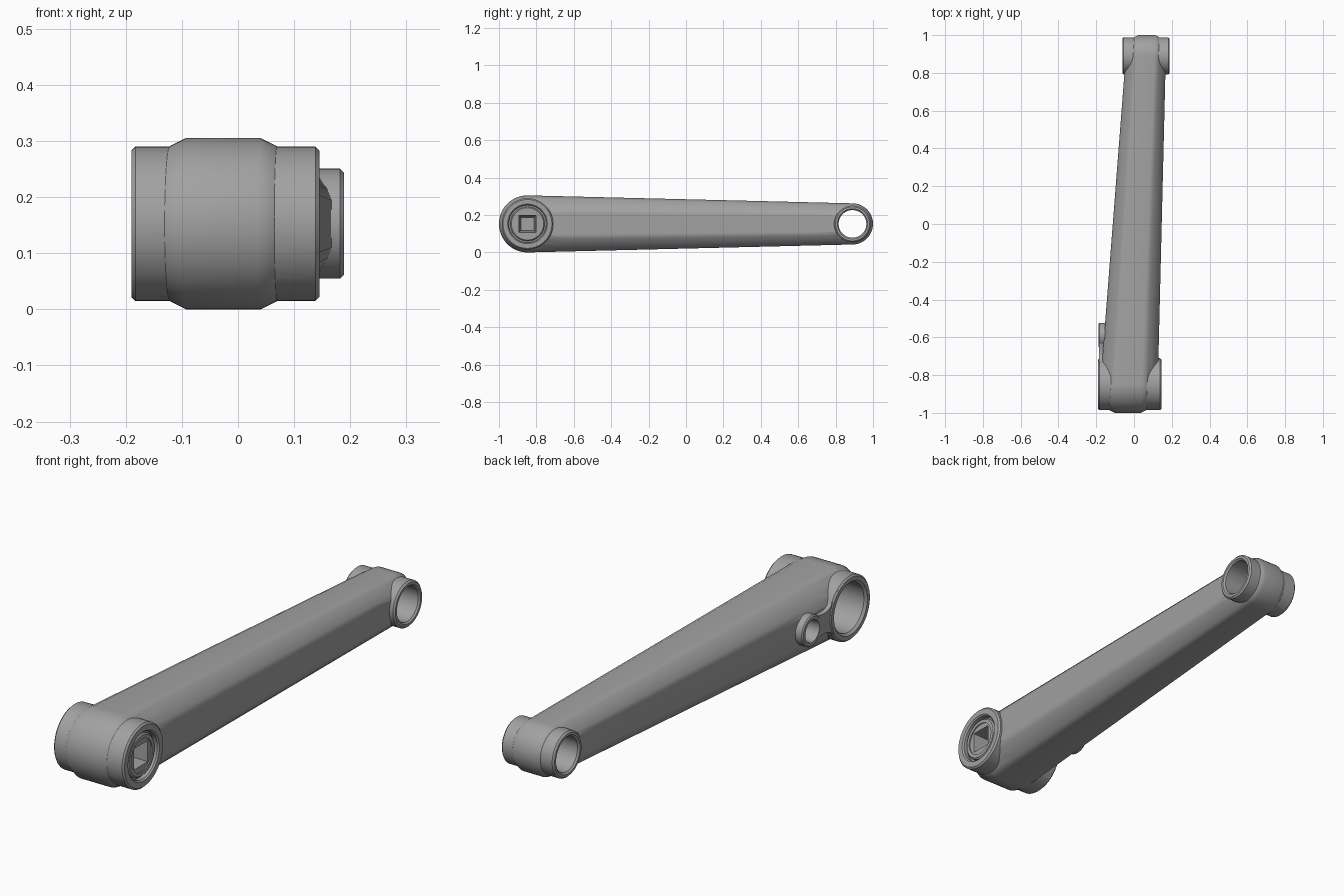
import bpy
import bmesh
from math import sin, cos, pi, radians

old = bpy.data.objects.get("Cube")
if old:
    bpy.data.objects.remove(old)

metal = bpy.data.materials.new("grey_metal")
metal.use_nodes = True
GREY = (0.36, 0.36, 0.36, 1)
metal.diffuse_color = GREY
metal.node_tree.nodes["Principled BSDF"].inputs["Base Color"].default_value = GREY

ZC = 0.1525               # height of the common axis plane
BIG_Y, BIG_R = -0.8475, 0.1525
END_Y, END_R = 0.89, 0.11
EAR_Y, EAR_R = -0.59, 0.066


def loft(name, rings):
    """Closed solid through rings of equal point count."""
    bm = bmesh.new()
    loops = [[bm.verts.new(p) for p in ring] for ring in rings]
    n = len(loops[0])
    for a, b in zip(loops, loops[1:]):
        for i in range(n):
            j = (i + 1) % n
            bm.faces.new((a[i], a[j], b[j], b[i]))
    bm.faces.new(loops[0])
    bm.faces.new(loops[-1])
    bmesh.ops.recalc_face_normals(bm, faces=bm.faces)
    mesh = bpy.data.meshes.new(name)
    bm.to_mesh(mesh)
    bm.free()
    mesh.materials.append(metal)
    obj = bpy.data.objects.new(name, mesh)
    bpy.context.collection.objects.link(obj)
    return obj


def lathe(name, y, profile, sides=64, turn=0.0):
    """Turned solid about an x-parallel axis; profile is (x, radius)."""
    angles = [2 * pi * i / sides + turn for i in range(sides)]
    return loft(name, [[(x, y + r * cos(a), ZC + r * sin(a)) for a in angles]
                       for x, r in profile])


def barrel(name, y, r, x0, x1, edge=0.007):
    return lathe(name, y, [(x0, r - edge), (x0 + edge, r), (x1 - edge, r), (x1, r - edge)])


def activate(obj):
    bpy.ops.object.select_all(action='DESELECT')
    obj.select_set(True)
    bpy.context.view_layer.objects.active = obj


def combine(target, tool, operation):
    mod = target.modifiers.new("combine", 'BOOLEAN')
    mod.operation = operation
    mod.solver = 'EXACT'
    mod.object = tool
    activate(target)
    bpy.ops.object.modifier_apply(modifier=mod.name)
    bpy.data.objects.remove(tool)


def finish(obj):
    activate(obj)
    bpy.ops.object.shade_smooth_by_angle(angle=radians(32))
    mod = obj.modifiers.new("weighted_normals", 'WEIGHTED_NORMAL')
    mod.keep_sharp = True


# Tapered arm: slices across the width, each a long loop round both ends
def arm_slice(s, k):
    half, steps = 24, 8
    r1, r2 = BIG_R * k, END_R * k
    yz = [(BIG_Y + r1 * cos(a), r1 * sin(a))
          for a in (pi / 2 + pi * i / half for i in range(half + 1))]
    line = [i / steps for i in range(1, steps)]
    yz += [(BIG_Y + (END_Y - BIG_Y) * t, -(r1 + (r2 - r1) * t)) for t in line]
    yz += [(END_Y + r2 * cos(a), r2 * sin(a))
           for a in (-pi / 2 + pi * i / half for i in range(half + 1))]
    yz += [(END_Y + (BIG_Y - END_Y) * t, r2 + (r1 - r2) * t) for t in line]
    ring = []
    for y, z in yz:
        t = (y - BIG_Y) / (END_Y - BIG_Y)
        ring.append((-0.026 + 0.0885 * t + (0.152 - 0.046 * t) * s, y, ZC + z))
    return ring


side = [(0.44, 1), (0.62, 0.91), (0.8, 0.73), (0.93, 0.55), (1, 0.38)]
sections = [(-s, k) for s, k in reversed(side)] + side
arm = loft("crank_arm", [arm_slice(s, k) for s, k in sections])

# Bosses at both ends
combine(arm, barrel("axle_boss", BIG_Y, 0.1375, -0.19, 0.145), 'UNION')
combine(arm, barrel("end_boss", END_Y, 0.098, -0.062, 0.189), 'UNION')

# Small ear with a waisted web beside the axle boss
combine(arm, barrel("ear", EAR_Y, EAR_R, -0.188, -0.08, 0.005), 'UNION')
top = []
for i in range(13):
    t = i / 12
    top.append((BIG_Y + 0.08 + t * (EAR_Y - BIG_Y - 0.08),
                0.043 + 0.07 * max(0, 1 - 2 * t) ** 2 + 0.021 * max(0, 2 * t - 1) ** 2))
outline = top + [(y, -w) for y, w in reversed(top)]
web = loft("ear_web", [[(x, y, ZC + w) for y, w in outline] for x in (-0.186, -0.08)])
combine(arm, web, 'UNION')

# Bores with chamfered mouths
bores = [
    (BIG_Y, [(-0.21, 0.132), (-0.18, 0.104), (-0.01, 0.104)]),
    (BIG_Y, [(0.121, 0.1), (0.139, 0.1), (0.16, 0.121)]),
    (END_Y, [(-0.08, 0.1), (-0.055, 0.074), (0.182, 0.074), (0.21, 0.1)]),
    (EAR_Y, [(-0.2, 0.055), (-0.185, 0.046), (-0.11, 0.046)]),
]
for y, profile in bores:
    combine(arm, lathe("bore_cutter", y, profile), 'DIFFERENCE')

# Square tapered socket, cut through both arm and retaining disc
socket = [(0.03, 0.048), (0.17, 0.07)]
combine(arm, lathe("socket_cutter", BIG_Y, socket, 4, pi / 4), 'DIFFERENCE')
disc = lathe("retaining_disc", BIG_Y, [(0.118, 0.092), (0.13, 0.092), (0.136, 0.086)])
combine(disc, lathe("step_cutter", BIG_Y, [(0.131, 0.071), (0.15, 0.071)]), 'DIFFERENCE')
combine(disc, lathe("socket_cutter", BIG_Y, socket, 4, pi / 4), 'DIFFERENCE')

finish(arm)
finish(disc)
